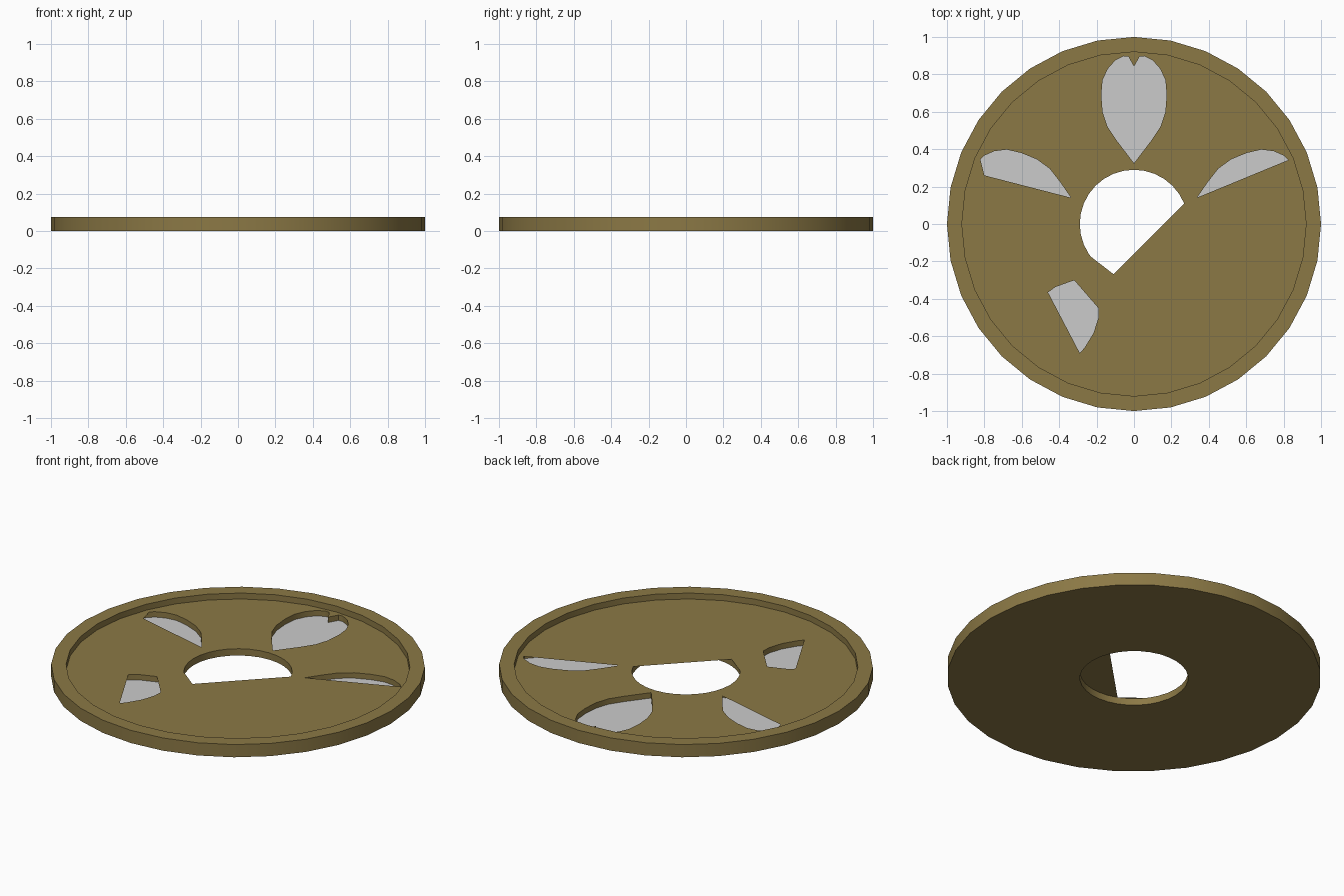
import bpy, bmesh, math

if "Cube" in bpy.data.objects:
    bpy.data.objects.remove(bpy.data.objects["Cube"])

SEG = 32
H_RIM, H_TOP, H_FLOOR = 0.075, 0.04, 0.008
R_OUT, R_IN, R_HOLE = 1.0, 0.92, 0.29

brown = bpy.data.materials.new("brown")
brown.diffuse_color = (0.26, 0.19, 0.06, 1)
brown.use_nodes = True
brown.node_tree.nodes["Principled BSDF"].inputs["Base Color"].default_value = brown.diffuse_color


def add_object(name, bm, mat=None):
    mesh = bpy.data.meshes.new(name)
    bm.to_mesh(mesh)
    bm.free()
    ob = bpy.data.objects.new(name, mesh)
    bpy.context.collection.objects.link(ob)
    if mat:
        mesh.materials.append(mat)
    bpy.ops.object.select_all(action='DESELECT')
    ob.select_set(True)
    bpy.context.view_layer.objects.active = ob
    bpy.ops.object.shade_smooth_by_angle(angle=math.radians(30))
    return ob


def circle(r):
    return [(r * math.cos(2 * math.pi * i / SEG), r * math.sin(2 * math.pi * i / SEG))
            for i in range(SEG)]


def lathe(name, profile, mat=None):
    bm = bmesh.new()
    rings = [[bm.verts.new((x, y, z)) for x, y in circle(r)] for r, z in profile]
    for p, q in zip(rings, rings[1:]):
        for i in range(SEG):
            j = (i + 1) % SEG
            bm.faces.new((p[i], p[j], q[j], q[i]))
    return add_object(name, bm, mat)


def rotate(poly, deg):
    c, s = math.cos(math.radians(deg)), math.sin(math.radians(deg))
    return [(x * c - y * s, x * s + y * c) for x, y in poly]


def clip(poly, a, b):
    """Keep the part of poly on the left of the line a -> b."""
    def side(p):
        return (b[0] - a[0]) * (p[1] - a[1]) - (b[1] - a[1]) * (p[0] - a[0])
    out = []
    for p, q in zip(poly, poly[1:] + poly[:1]):
        sp, sq = side(p), side(q)
        if sp >= 0:
            out.append(p)
        if sp * sq < 0:
            t = sp / (sp - sq)
            out.append((p[0] + t * (q[0] - p[0]), p[1] + t * (q[1] - p[1])))
    return out


# petal outline, counter-clockwise from the inner tip
half = [(0.09, 0.443), (0.142, 0.52), (0.168, 0.6), (0.175, 0.69), (0.168, 0.77),
        (0.14, 0.83), (0.1, 0.875), (0.055, 0.897), (0.03, 0.895)]
petal = [(0, 0.325)] + half + [(0, 0.842)] + [(-x, y) for x, y in reversed(half)]

# body: bottom, outer wall, raised rim and centre hole wall
lathe("disc_body", [(R_HOLE, H_TOP), (R_HOLE, 0), (R_OUT, 0), (R_OUT, H_RIM),
                    (R_IN, H_RIM), (R_IN, H_TOP)], brown)

# grey pocket floor
lathe("pocket_floor", [(R_IN, H_FLOOR), (R_HOLE, H_FLOOR)])

# walls of the five petal pockets
bm = bmesh.new()
for k in range(5):
    pts = rotate(petal, 72 * k)
    top = [bm.verts.new((x, y, H_TOP)) for x, y in pts]
    low = [bm.verts.new((x, y, H_FLOOR)) for x, y in pts]
    for i in range(len(pts)):
        j = (i + 1) % len(pts)
        bm.faces.new((top[i], top[j], low[j], low[i]))
add_object("pocket_walls", bm, brown)

# recessed top sheet, partly covering the petals and the centre hole
right = clip(rotate(petal, -72), (0.335, 0.14), (0.82, 0.34))
left = clip(rotate(petal, 72), (-0.80, 0.26), (-0.335, 0.14))
left = clip(left, (-0.82, 0.34), (-0.80, 0.26))
lower = clip(rotate(petal, 144), (-0.46, -0.365), (-0.29, -0.69))
lower = clip(lower, (-0.19, -0.45), (-0.32, -0.30))
hole = clip(circle(R_HOLE), (-0.11, -0.268), (0.268, 0.11))
hole = clip(hole, (-0.23, -0.175), (-0.11, -0.268))

bm = bmesh.new()
for poly in (circle(R_IN), petal, right, left, lower, hole):
    vs = [bm.verts.new((x, y, H_TOP)) for x, y in poly]
    for a, b in zip(vs, vs[1:] + vs[:1]):
        bm.edges.new((a, b))
bmesh.ops.remove_doubles(bm, verts=bm.verts[:], dist=0.0005)
bmesh.ops.triangle_fill(bm, use_beauty=True, use_dissolve=False,
                        edges=bm.edges[:], normal=(0, 0, 1))
for f in bm.faces:
    f.normal_update()
    if f.normal.z < 0:
        f.normal_flip()
add_object("top_sheet", bm, brown)
